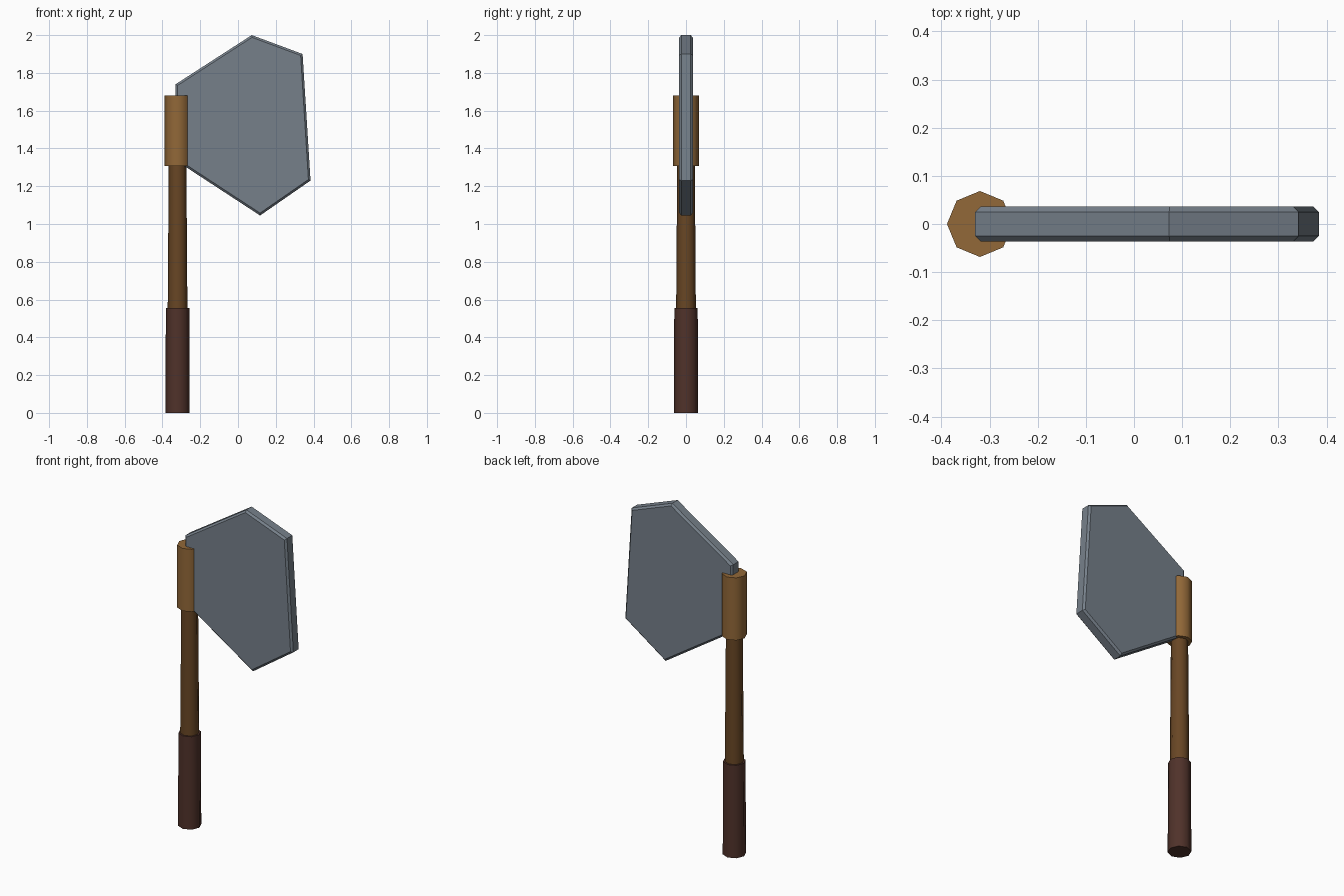
import bpy, bmesh, math

if "Cube" in bpy.data.objects:
    bpy.data.objects.remove(bpy.data.objects["Cube"])

AXIS_X = -0.32          # handle centre line


def material(name, srgb):
    m = bpy.data.materials.new(name)
    m.diffuse_color = [(c / 255 / 12.92 if c < 11 else ((c / 255 + 0.055) / 1.055) ** 2.4) for c in srgb] + [1]
    m.use_nodes = True
    m.node_tree.nodes["Principled BSDF"].inputs["Base Color"].default_value = m.diffuse_color
    return m


def shaft(name, z0, z1, r0, r1, mat):
    """Eight-sided, smooth-shaded tapered rod with sharp ends."""
    bpy.ops.mesh.primitive_cone_add(vertices=8, radius1=r0, radius2=r1, depth=z1 - z0,
                                    location=(AXIS_X, 0, (z0 + z1) / 2))
    ob = bpy.context.object
    ob.name = name
    ob.data.materials.append(mat)
    bpy.ops.object.shade_smooth_by_angle(angle=math.radians(60))
    return ob


# Handle parts
shaft("grip", 0.0, 0.555, 0.064, 0.062, material("dark leather", (80, 50, 42)))
shaft("handle", 0.30, 1.40, 0.054, 0.046, material("brown wood", (104, 70, 36)))
shaft("collar", 1.306, 1.68, 0.0685, 0.0685, material("tan wrap", (146, 104, 56)))

# Blade: flat outline, thickened, with a chamfered rim on both faces
outline = [(-0.33, 1.74), (-0.33, 1.337), (0.117, 1.045),
           (0.384, 1.23), (0.342, 1.90), (0.073, 2.0)]
HALF = 0.036
bm = bmesh.new()
face = bm.faces.new([bm.verts.new((x, -HALF, z)) for x, z in outline])
ext = bmesh.ops.extrude_face_region(bm, geom=[face])
bmesh.ops.translate(bm, vec=(0, 2 * HALF, 0),
                    verts=[g for g in ext["geom"] if isinstance(g, bmesh.types.BMVert)])
bmesh.ops.recalc_face_normals(bm, faces=bm.faces)
rim = [e for e in bm.edges if abs(e.verts[0].co.y - e.verts[1].co.y) < 1e-5]
bmesh.ops.bevel(bm, geom=rim, offset=0.011, offset_type='OFFSET', segments=1,
                profile=0.5, affect='EDGES')
mesh = bpy.data.meshes.new("blade")
bm.to_mesh(mesh)
bm.free()
blade = bpy.data.objects.new("blade", mesh)
bpy.context.collection.objects.link(blade)
mesh.materials.append(material("grey steel", (118, 128, 138)))
